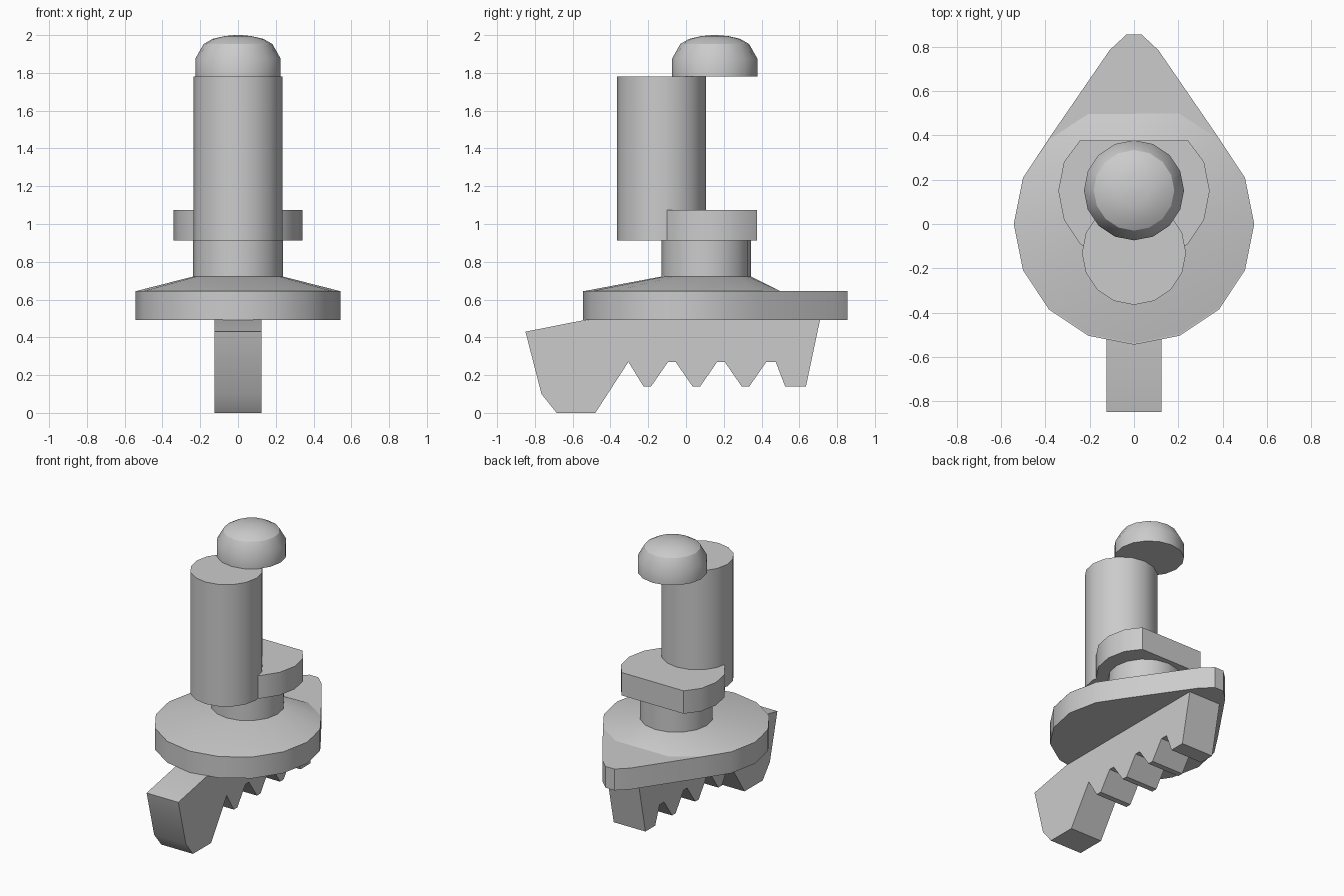
import bpy
import bmesh
from math import cos, sin, pi, radians

cube = bpy.data.objects.get("Cube")
if cube:
    bpy.data.objects.remove(cube)

SIDES = 16
grey = bpy.data.materials.new("plain grey")
grey.use_nodes = True
colour = (0.6, 0.6, 0.6, 1)
grey.diffuse_color = colour
grey.node_tree.nodes["Principled BSDF"].inputs["Base Color"].default_value = colour


def circle(radius, cy=0.0):
    """Outline with its first corner facing the front."""
    steps = [2 * pi * i / SIDES - pi / 2 for i in range(SIDES)]
    return [(radius * cos(a), cy + radius * sin(a)) for a in steps]


def level(outline, z):
    return [(x, y, z) for x, y in outline]


def loft(name, rings):
    """Skin a stack of matching rings and close both ends."""
    bm = bmesh.new()
    loops = [[bm.verts.new(p) for p in ring] for ring in rings]
    for low, high in zip(loops, loops[1:]):
        n = len(low)
        for i in range(n):
            j = (i + 1) % n
            bm.faces.new((low[i], low[j], high[j], high[i]))
    bm.faces.new(loops[0])
    bm.faces.new(loops[-1])
    bmesh.ops.recalc_face_normals(bm, faces=bm.faces)
    mesh = bpy.data.meshes.new(name)
    bm.to_mesh(mesh)
    bm.free()
    mesh.materials.append(grey)
    obj = bpy.data.objects.new(name, mesh)
    bpy.context.collection.objects.link(obj)
    bpy.ops.object.select_all(action='DESELECT')
    obj.select_set(True)
    bpy.context.view_layer.objects.active = obj
    bpy.ops.object.shade_smooth_by_angle(angle=radians(30))
    return obj


def prism(name, outline, low, high):
    return loft(name, [level(outline, low), level(outline, high)])


# Toothed bar: heel at the front, three teeth, wider end tooth at the back
bar = [(-0.85, 0.43), (-0.765, 0.1), (-0.685, 0), (-0.48, 0), (-0.305, 0.27)]
for k in range(3):
    y = -0.205 + 0.26 * k
    bar += [(y - 0.02, 0.14), (y + 0.02, 0.14), (y + 0.11, 0.27), (y + 0.15, 0.27)]
bar[-1] = (0.475, 0.27)
bar += [(0.525, 0.14), (0.635, 0.14), (0.71, 0.495), (-0.52, 0.495)]
loft("toothed_bar", [[(x, y, z) for y, z in bar] for x in (-0.125, 0.125)])

# Teardrop plate, round at the front and pointed at the back
half = [(0.205, -0.505), (0.385, -0.385), (0.5, -0.21), (0.543, 0), (0.5, 0.21),
        (0.385, 0.385), (0.11, 0.785), (0.035, 0.855)]
teardrop = [(0, -0.545)] + half + [(-x, y) for x, y in reversed(half)]
prism("teardrop_plate", teardrop, 0.493, 0.645)

# Shallow slope from the plate up to the neck
base = [(x, min(y, 0.5)) for x, y in circle(0.543)]
loft("plate_slope", [level(base, 0.644), level(circle(0.237, 0.108), 0.722)])
prism("neck", circle(0.237, 0.108), 0.7, 0.95)

# Collar: a disc cut flat at the back
collar = [(x, y) for x, y in circle(0.342, 0.15) if y < 0.37]
corner = next(i for i, p in enumerate(collar) if p[0] < 0 and p[1] > 0.15)
while collar[corner][1] < 0.27:
    corner += 1
collar[corner:corner] = [(0.245, 0.376), (-0.245, 0.376)]
prism("collar", collar, 0.912, 1.075)

# Upright post and the rounded button above it
prism("post", circle(0.235, -0.13), 0.912, 1.78)
button = [(0.226, 1.78), (0.226, 1.875), (0.182, 1.953), (0.135, 1.98), (0.07, 1.995), (0.015, 2.0)]
loft("button", [level(circle(r, 0.152), z) for r, z in button])
